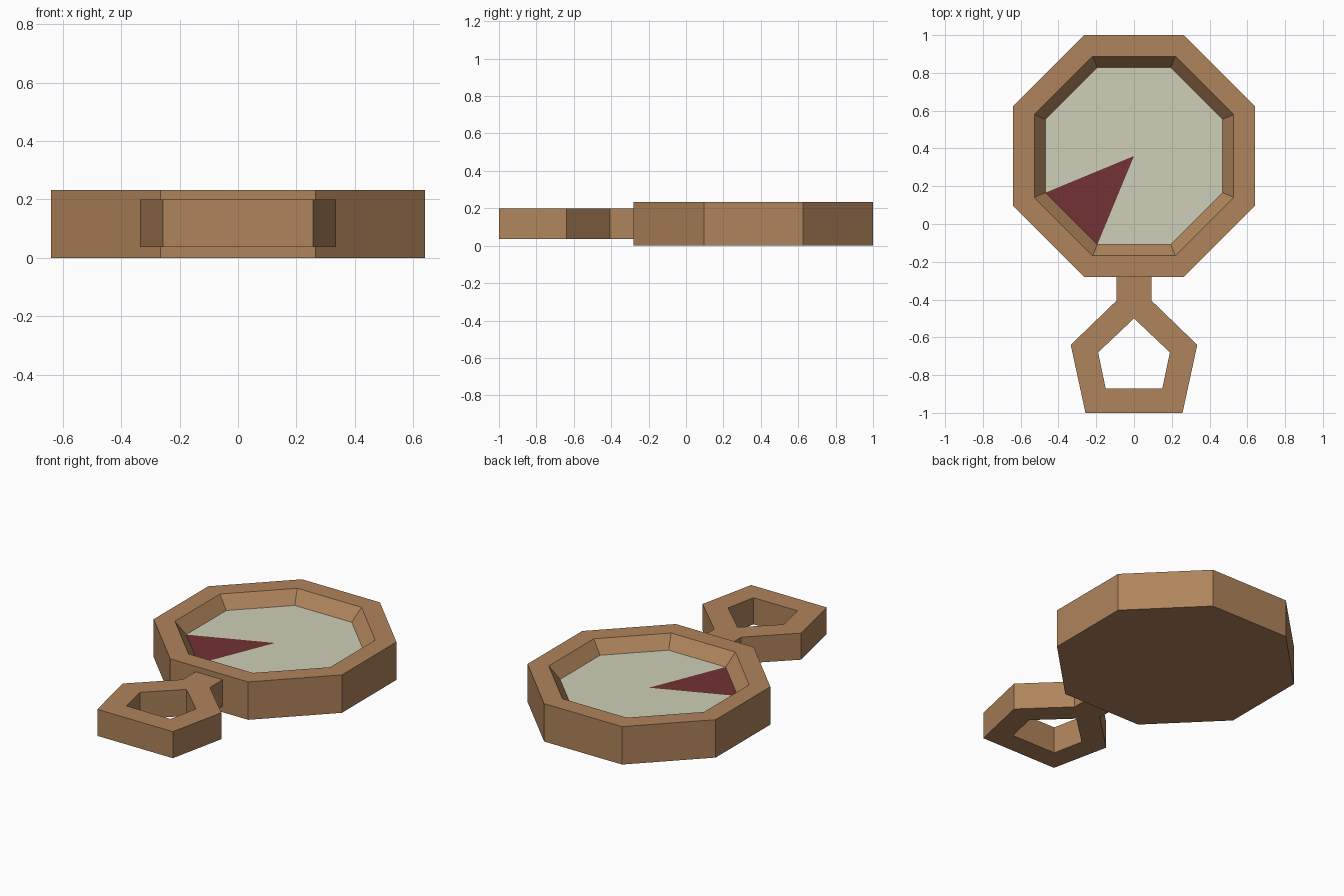
import bpy
import bmesh
from math import cos, sin, pi

old = bpy.data.objects.get("Cube")
if old:
    bpy.data.objects.remove(old, do_unlink=True)


def material(name, rgb):
    mat = bpy.data.materials.new(name)
    mat.use_nodes = True
    mat.diffuse_color = (*rgb, 1)
    mat.node_tree.nodes["Principled BSDF"].inputs["Base Color"].default_value = (*rgb, 1)
    return mat


wood = material("wood", (0.43, 0.23, 0.105))
cream = material("pale_face", (0.62, 0.62, 0.48))
red = material("dark_red", (0.17, 0.032, 0.033))


def finish(bm, name, *mats):
    mesh = bpy.data.meshes.new(name)
    bm.to_mesh(mesh)
    bm.free()
    for mat in mats:
        mesh.materials.append(mat)
    obj = bpy.data.objects.new(name, mesh)
    bpy.context.collection.objects.link(obj)
    return obj


SIDES = 8
CENTRE_Y = 0.36
DIAL_Z = 0.157


def ring(bm, apothem, z):
    """Octagon of vertices with flat sides facing the axes."""
    r = apothem / cos(pi / SIDES)
    angles = [(k + 0.5) * 2 * pi / SIDES for k in range(SIDES)]
    return [bm.verts.new((r * cos(a), CENTRE_Y + r * sin(a), z)) for a in angles]


# Octagonal case: underside, outer wall, rim and sloping inner wall
bm = bmesh.new()
rings = [ring(bm, a, z) for a, z in
         ((0.64, 0), (0.64, 0.233), (0.528, 0.233), (0.468, DIAL_Z))]
bm.faces.new(rings[0][::-1])
for low, high in zip(rings, rings[1:]):
    for i in range(SIDES):
        j = (i + 1) % SIDES
        bm.faces.new((low[i], low[j], high[j], high[i]))
finish(bm, "case", wood)

# Dial: a fan of triangles with one red wedge at the front left of the picture plane
bm = bmesh.new()
edge = ring(bm, 0.468, DIAL_Z)
hub = bm.verts.new((0, CENTRE_Y, DIAL_Z))
for i in range(SIDES):
    face = bm.faces.new((hub, edge[i], edge[(i + 1) % SIDES]))
    mid = face.calc_center_median()
    face.material_index = int(mid.x < -0.1 and mid.y < CENTRE_Y - 0.1)
finish(bm, "dial", cream, red)

# Handle: half outline of neck and five-sided loop, mirrored and thickened
outer = [(0, -0.28), (0.092, -0.28), (0.092, -0.405), (0.335, -0.64), (0.257, -1), (0, -1)]
inner = [(0, -0.5), (0.19, -0.68), (0.15, -0.87), (0, -0.87)]
bm = bmesh.new()
out = [bm.verts.new((x, y, 0.2)) for x, y in outer]
inn = [bm.verts.new((x, y, 0.2)) for x, y in inner]
bm.faces.new((out[0], inn[0], out[2], out[1]))
for i in range(3):
    bm.faces.new((out[i + 2], inn[i], inn[i + 1], out[i + 3]))
handle = finish(bm, "handle", wood)
mirror = handle.modifiers.new("mirror", 'MIRROR')
mirror.use_clip = True
solid = handle.modifiers.new("thickness", 'SOLIDIFY')
solid.thickness = 0.163
solid.offset = -1
